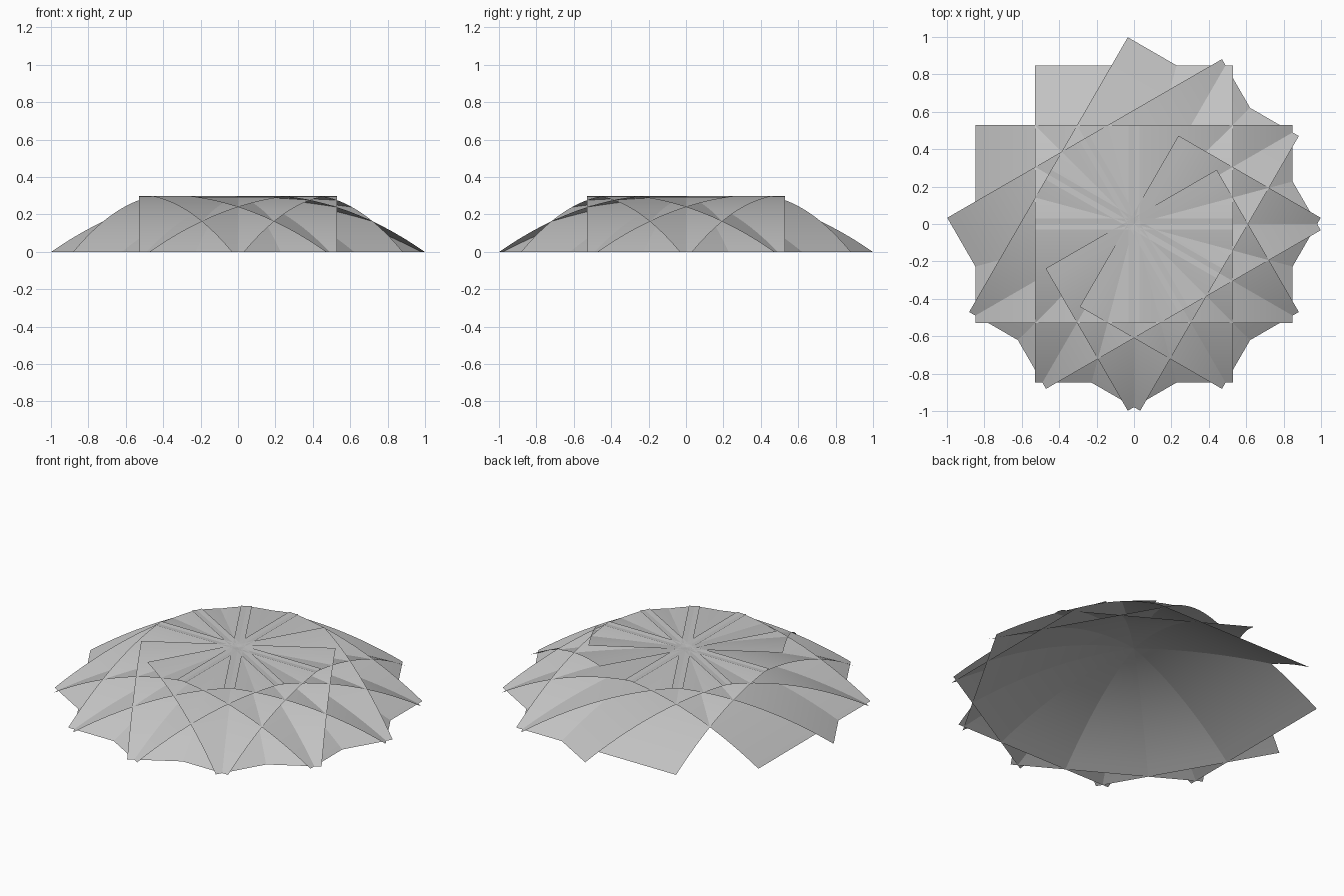
import bpy
import bmesh
import math

cube = bpy.data.objects.get("Cube")
if cube:
    bpy.data.objects.remove(cube, do_unlink=True)

HALF_WIDTH = 0.528
INNER, OUTER = -0.03, 0.848   # panels overlap slightly at the crown
STEPS = 14

# One plain grey for the whole canopy
grey = bpy.data.materials.new("canopy_grey")
grey.use_nodes = True
color = (0.55, 0.55, 0.55, 1)
grey.diffuse_color = color
grey.node_tree.nodes["Principled BSDF"].inputs["Base Color"].default_value = color


def arch_height(u):
    """Height of the curved sheet at distance u from the crown."""
    return max(0.0, 0.2967 - 0.097 * u - 0.298 * u * u)


def make_panel(angle):
    """Half-vault sheet running outward from the centre at the given angle."""
    bm = bmesh.new()
    rows = []
    for i in range(STEPS + 1):
        u = INNER + (OUTER - INNER) * i / STEPS
        z = 0.0 if i == STEPS else arch_height(u)
        rows.append([bm.verts.new((u, v, z)) for v in (-HALF_WIDTH, HALF_WIDTH)])
    for a, b in zip(rows, rows[1:]):
        bm.faces.new((a[0], b[0], b[1], a[1])).smooth = True
    mesh = bpy.data.meshes.new("canopy_panel")
    bm.to_mesh(mesh)
    bm.free()
    mesh.materials.append(grey)
    panel = bpy.data.objects.new(f"canopy_panel_{angle:03d}", mesh)
    panel.rotation_euler.z = math.radians(angle)
    bpy.context.collection.objects.link(panel)


# Ring of overlapping panels, with an opening at the back right
for angle in range(0, 360, 30):
    if angle not in (120, 150):
        make_panel(angle)
